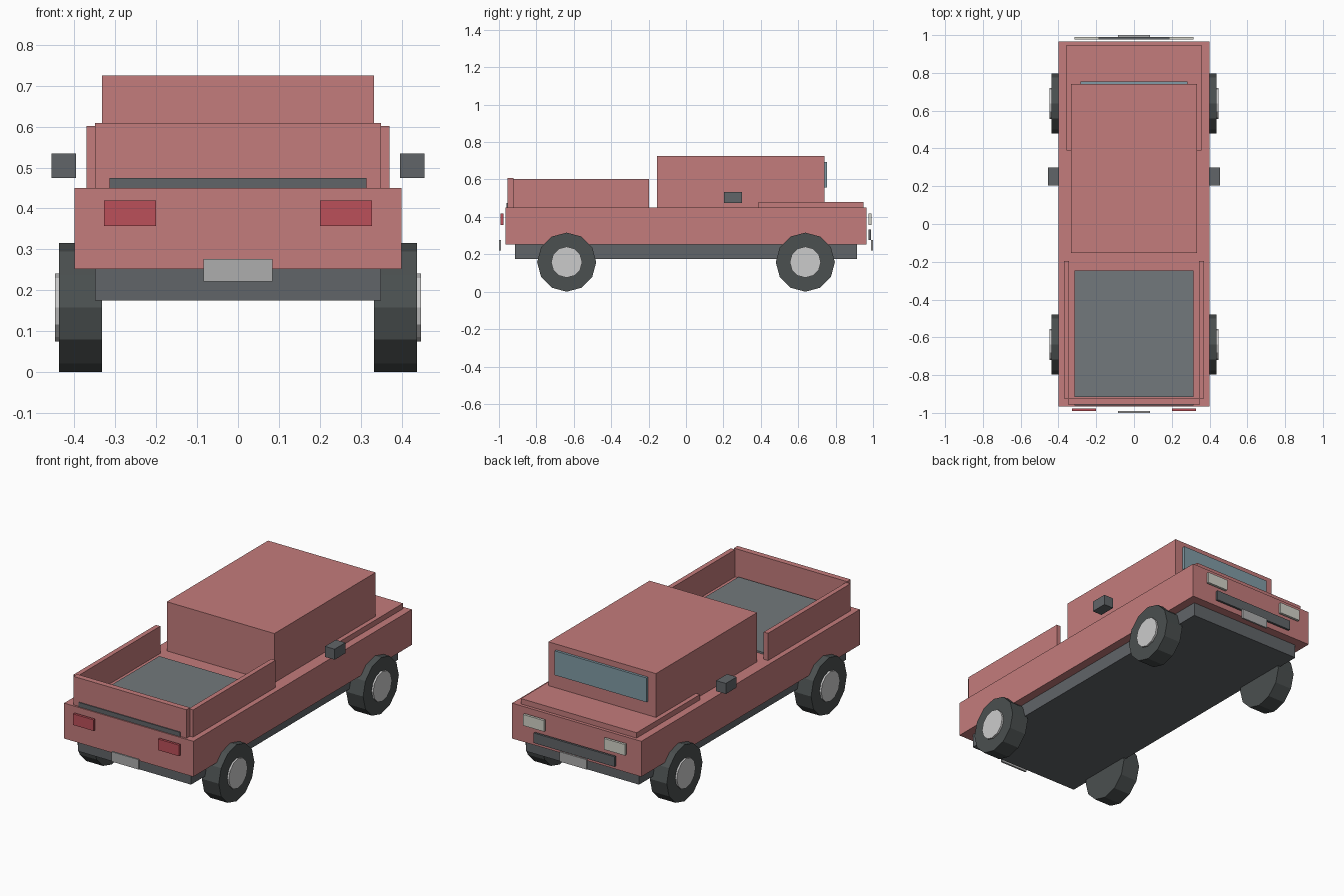
import bpy
import math

if "Cube" in bpy.data.objects:
    bpy.data.objects.remove(bpy.data.objects["Cube"])


def material(name, r, g, b):
    m = bpy.data.materials.new(name)
    m.diffuse_color = (r, g, b, 1)
    m.use_nodes = True
    m.node_tree.nodes["Principled BSDF"].inputs["Base Color"].default_value = m.diffuse_color
    return m


RED = material("red_paint", 0.55, 0.20, 0.20)
DARK = material("dark_trim", 0.12, 0.13, 0.14)
BED = material("bed_grey", 0.17, 0.19, 0.20)
RUBBER = material("rubber", 0.07, 0.08, 0.08)
HUB = material("hub_metal", 0.60, 0.60, 0.60)
GLASS = material("glass", 0.22, 0.33, 0.38)
LAMP = material("lamp", 0.65, 0.65, 0.58)
TAIL = material("tail_red", 0.50, 0.08, 0.10)
PLATE = material("plate_grey", 0.42, 0.42, 0.42)


def box(name, x, y, z, mat):
    """Box from (min, max) ranges on each axis."""
    bpy.ops.mesh.primitive_cube_add(size=1, location=[(a + b) / 2 for a, b in (x, y, z)])
    o = bpy.context.object
    o.name = name
    o.scale = [b - a for a, b in (x, y, z)]
    bpy.ops.object.transform_apply(location=False, rotation=False, scale=True)
    o.data.materials.append(mat)


def pair(name, x, y, z, mat):
    """Box and its mirror image across x = 0."""
    box("right_" + name, x, y, z, mat)
    box("left_" + name, (-x[1], -x[0]), y, z, mat)


def disc(name, x0, x1, y, z, r, sides, mat):
    """Cylinder lying along x."""
    bpy.ops.mesh.primitive_cylinder_add(
        vertices=sides, radius=r, depth=abs(x1 - x0),
        location=((x0 + x1) / 2, y, z), rotation=(0, math.pi / 2, 0))
    o = bpy.context.object
    o.name = name
    o.data.materials.append(mat)


# Chassis, lower body, cab and hood
box("chassis", (-0.35, 0.35), (-0.915, 0.915), (0.175, 0.255), DARK)
box("lower_body", (-0.40, 0.40), (-0.966, 0.966), (0.252, 0.45), RED)
box("cab", (-0.333, 0.333), (-0.154, 0.741), (0.44, 0.725), RED)
box("hood", (-0.358, 0.358), (0.388, 0.948), (0.44, 0.48), RED)
box("windshield", (-0.284, 0.284), (0.735, 0.755), (0.557, 0.693), GLASS)

# Open cargo bed
box("bed_floor", (-0.316, 0.316), (-0.915, -0.245), (0.44, 0.46), BED)
pair("bed_side", (0.343, 0.37), (-0.925, -0.197), (0.44, 0.602), RED)
box("tailgate", (-0.35, 0.35), (-0.955, -0.923), (0.44, 0.609), RED)
box("tailgate_strip", (-0.314, 0.314), (-0.96, -0.95), (0.445, 0.475), DARK)

# Side mirrors
pair("mirror", (0.396, 0.456), (0.203, 0.299), (0.475, 0.534), DARK)

# Lights, grille and blank plates
pair("headlight", (0.185, 0.315), (0.977, 0.991), (0.357, 0.419), LAMP)
pair("taillight", (0.20, 0.328), (-0.991, -0.977), (0.357, 0.419), TAIL)
box("grille", (-0.25, 0.25), (0.977, 0.989), (0.276, 0.332), DARK)
box("front_plate", (-0.084, 0.084), (0.99, 1.0), (0.221, 0.276), PLATE)
box("rear_plate", (-0.084, 0.084), (-1.0, -0.99), (0.221, 0.276), PLATE)

# Wheels
for side, s in (("right", 1), ("left", -1)):
    for end, y in (("front", -0.638), ("rear", 0.638)):
        disc(f"{side}_{end}_tyre", s * 0.333, s * 0.438, y, 0.158, 0.158, 12, RUBBER)
        disc(f"{side}_{end}_hub", s * 0.42, s * 0.448, y, 0.158, 0.083, 12, HUB)
